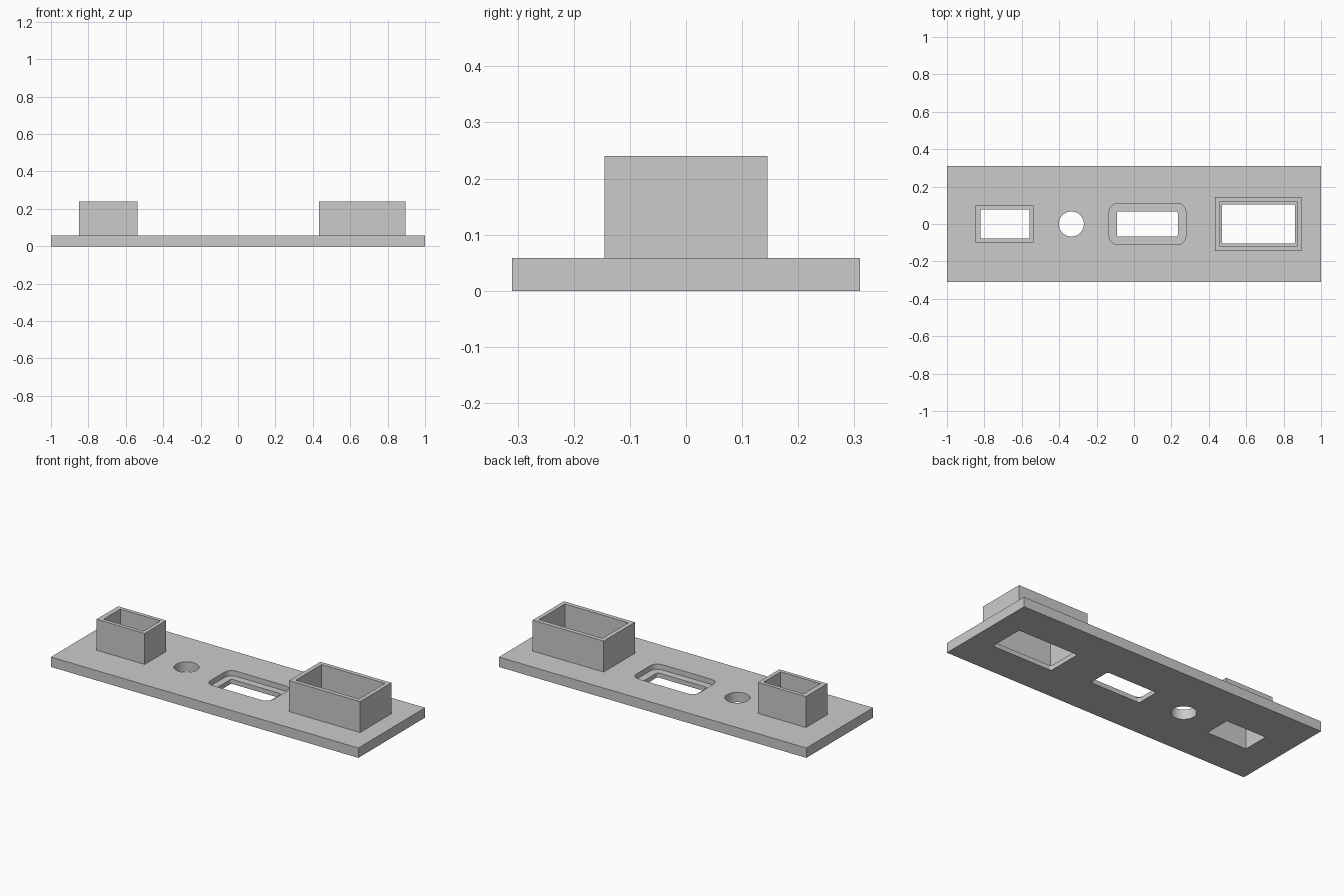
import bpy, bmesh
from math import pi, cos, sin

cube = bpy.data.objects.get("Cube")
if cube:
    bpy.data.objects.remove(cube, do_unlink=True)

PLATE_TOP = 0.058
HOUSING_TOP = 0.24
LEDGE = 0.027

grey = bpy.data.materials.new("grey plastic")
grey.use_nodes = True
colour = (0.6, 0.6, 0.6, 1)
grey.diffuse_color = colour
grey.node_tree.nodes["Principled BSDF"].inputs["Base Color"].default_value = colour


def rounded_rect(x0, x1, half_y, r=0.0, steps=8):
    """Outline of a rectangle with optional rounded corners."""
    cx, hx = (x0 + x1) / 2, (x1 - x0) / 2
    pts = []
    for i, (sx, sy) in enumerate([(1, 1), (-1, 1), (-1, -1), (1, -1)]):
        for k in range(steps + 1 if r else 1):
            a = (i + k / steps) * pi / 2
            pts.append((cx + sx * (hx - r) + r * cos(a),
                        sy * (half_y - r) + r * sin(a)))
    return pts


def circle(cx, r, n=48):
    return [(cx + r * cos(2 * pi * k / n), r * sin(2 * pi * k / n)) for k in range(n)]


def prism(name, outline, z0, z1):
    """Extrude an outline from z0 to z1."""
    bm = bmesh.new()
    face = bm.faces.new([bm.verts.new((x, y, z0)) for x, y in outline])
    top = bmesh.ops.extrude_face_region(bm, geom=[face])["geom"]
    bmesh.ops.translate(bm, vec=(0, 0, z1 - z0),
                        verts=[v for v in top if isinstance(v, bmesh.types.BMVert)])
    bmesh.ops.recalc_face_normals(bm, faces=bm.faces)
    mesh = bpy.data.meshes.new(name)
    bm.to_mesh(mesh)
    bm.free()
    mesh.materials.append(grey)
    obj = bpy.data.objects.new(name, mesh)
    bpy.context.collection.objects.link(obj)
    return obj


def select(obj):
    bpy.ops.object.select_all(action="DESELECT")
    obj.select_set(True)
    bpy.context.view_layer.objects.active = obj


def cut(obj, outline, z0, z1):
    """Remove a prism from the object."""
    cutter = prism("cutter", outline, z0, z1)
    cutter.hide_render = True
    mod = obj.modifiers.new("cut", "BOOLEAN")
    mod.operation, mod.solver, mod.object = "DIFFERENCE", "EXACT", cutter
    select(obj)
    bpy.ops.object.modifier_apply(modifier=mod.name)
    bpy.data.objects.remove(cutter, do_unlink=True)


# Outlines of the openings
small_opening = rounded_rect(-0.82, -0.56, 0.078)
large_pocket = rounded_rect(0.46, 0.872, 0.12)
large_opening = rounded_rect(0.47, 0.862, 0.105, 0.012)
slot_recess = rounded_rect(-0.133, 0.277, 0.11, 0.045)
slot_opening = rounded_rect(-0.092, 0.234, 0.068, 0.012)

# Base plate with through holes and stepped recesses
plate = prism("base_plate", rounded_rect(-1, 1, 0.31), 0, PLATE_TOP)
for hole in (small_opening, circle(-0.335, 0.067), slot_opening, large_opening):
    cut(plate, hole, -0.1, 0.1)
for recess in (slot_recess, large_pocket):
    cut(plate, recess, LEDGE, 0.1)

# Open housings standing on the plate
small = prism("small_housing", rounded_rect(-0.85, -0.537, 0.1), PLATE_TOP, HOUSING_TOP)
cut(small, small_opening, 0, 0.4)
large = prism("large_housing", rounded_rect(0.434, 0.896, 0.145), PLATE_TOP, HOUSING_TOP)
cut(large, large_pocket, 0, 0.4)

# Smooth the hole walls, keep the edges sharp
for obj in (plate, small, large):
    select(obj)
    bpy.ops.object.shade_smooth_by_angle(angle=pi / 6)
